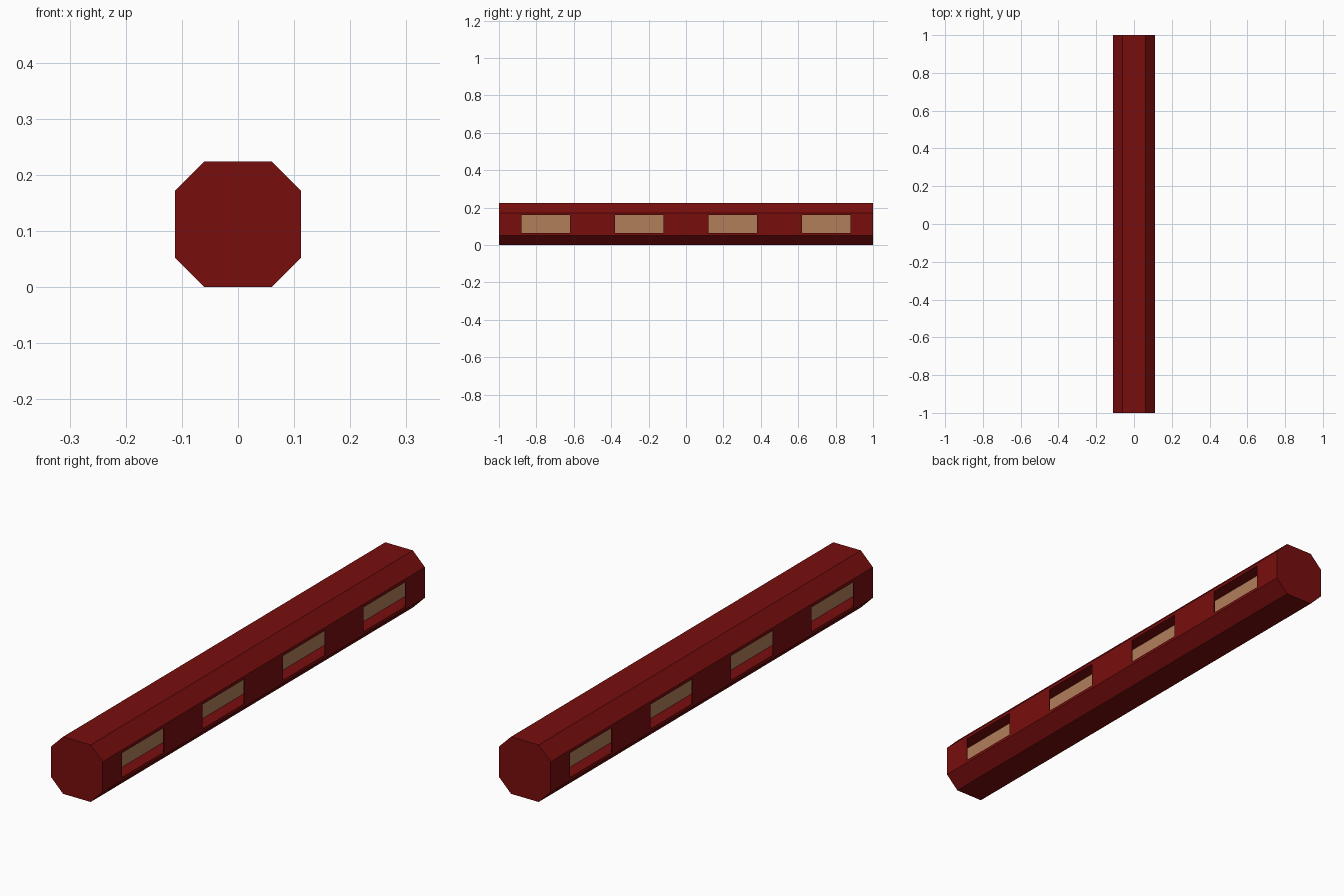
import bpy, bmesh

if "Cube" in bpy.data.objects:
    bpy.data.objects.remove(bpy.data.objects["Cube"])

def material(name, rgb):
    m = bpy.data.materials.new(name)
    m.diffuse_color = (*rgb, 1)
    m.use_nodes = True
    m.node_tree.nodes["Principled BSDF"].inputs["Base Color"].default_value = m.diffuse_color
    return m

RED = material("dark red", (0.19, 0.004, 0.004))
TAN = material("tan", (0.45, 0.21, 0.105))

def finish(bm, name, mat):
    bmesh.ops.recalc_face_normals(bm, faces=bm.faces)
    mesh = bpy.data.meshes.new(name)
    bm.to_mesh(mesh)
    bm.free()
    mesh.materials.append(mat)
    ob = bpy.data.objects.new(name, mesh)
    bpy.context.collection.objects.link(ob)
    return ob

def box(name, x0, x1, y0, y1, z0, z1, mat):
    bm = bmesh.new()
    bmesh.ops.create_cube(bm, size=1)
    for v in bm.verts:
        v.co = ((x0 + x1) / 2 + v.co.x * (x1 - x0),
                (y0 + y1) / 2 + v.co.y * (y1 - y0),
                (z0 + z1) / 2 + v.co.z * (z1 - z0))
    return finish(bm, name, mat)

W, F, H = 0.112, 0.06, 0.224        # half width, half flat, height
ZL, ZH = 0.064, 0.160               # window bottom and top
CORE = 0.06                         # depth position of the tan backing

# Octagonal beam with a long slot in each side
right = [(F, 0), (W, 0.052), (W, ZL), (CORE, ZL),
         (CORE, ZH), (W, ZH), (W, 0.172), (F, H)]
profile = right + [(-x, z) for x, z in reversed(right)]
bm = bmesh.new()
face = bm.faces.new([bm.verts.new((x, -1, z)) for x, z in profile])
ext = bmesh.ops.extrude_face_region(bm, geom=[face])
for v in ext["geom"]:
    if isinstance(v, bmesh.types.BMVert):
        v.co.y = 1
finish(bm, "octagonal_beam", RED)

# Thin side walls between the window openings, and end caps of the slots
edges = [-1, -0.88, -0.62, -0.38, -0.12, 0.12, 0.38, 0.62, 0.88, 1]
for s, side in ((1, "right"), (-1, "left")):
    xo, xi, xc = s * W, s * (W - 0.003), s * CORE
    for i in range(0, len(edges), 2):
        box(f"{side}_wall_{i // 2 + 1}", min(xo, xi), max(xo, xi),
            edges[i], edges[i + 1], ZL, ZH, RED)
    for e, end in ((-1, "front"), (1, "back")):
        box(f"{side}_{end}_cap", min(xo, xc), max(xo, xc),
            min(e, e * 0.99), max(e, e * 0.99), ZL, ZH, RED)
    # Tan backing panel seen through the windows
    xp = s * (CORE + 0.002)
    box(f"{side}_backing", min(xc, xp), max(xc, xp), -0.985, 0.985, ZL, ZH, TAN)
